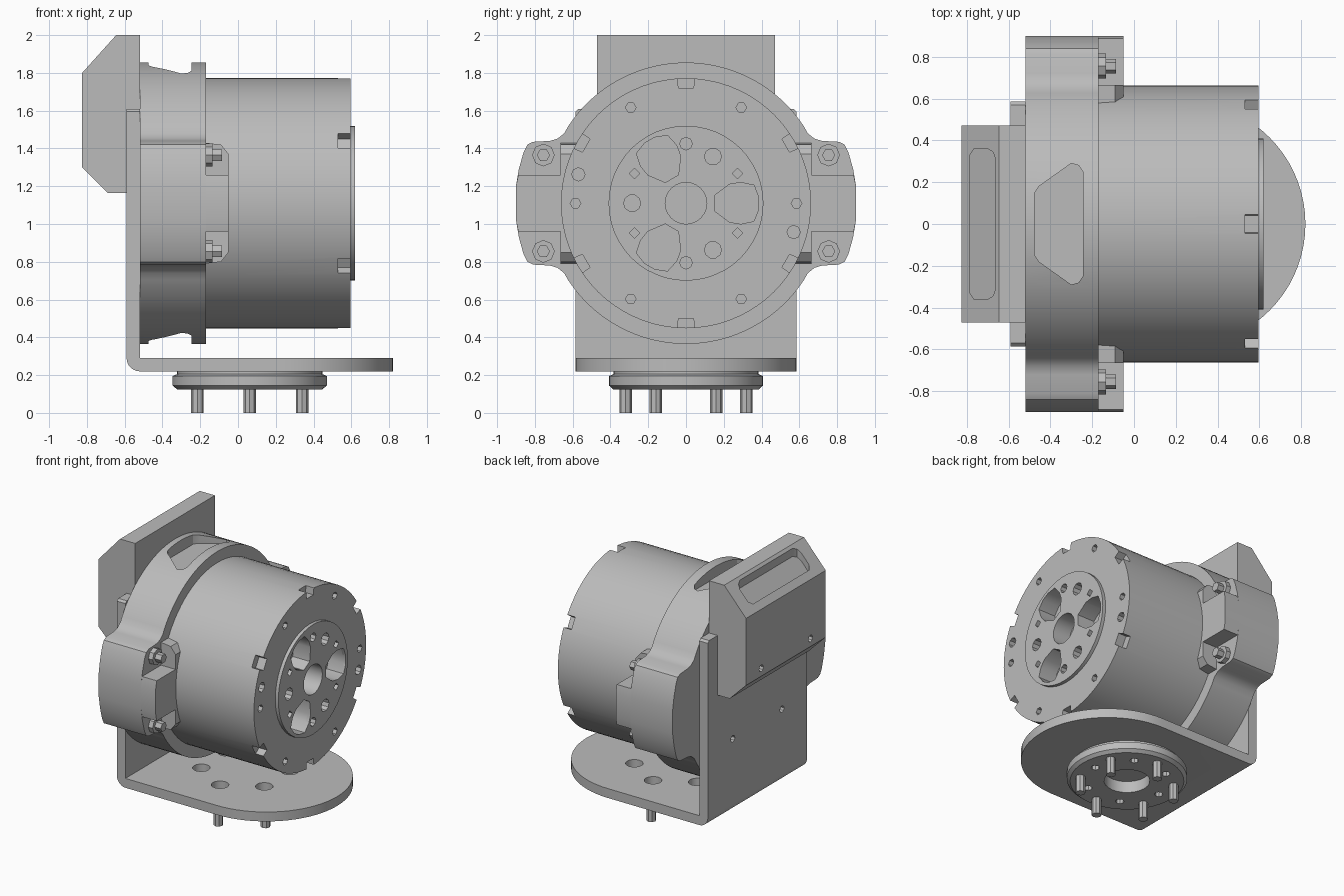
import bpy
import bmesh
from math import sin, cos, radians, pi

if "Cube" in bpy.data.objects:
    bpy.data.objects.remove(bpy.data.objects["Cube"], do_unlink=True)

GREY = (0.5, 0.5, 0.5, 1.0)
grey = bpy.data.materials.new("light_grey")
grey.use_nodes = True
grey.diffuse_color = GREY
grey.node_tree.nodes["Principled BSDF"].inputs["Base Color"].default_value = GREY

AXIS_Z = 1.11   # height of the motor axis
parts = []


def place(axis, u, v, t):
    return {"x": (t, u, v), "y": (u, t, v), "z": (u, v, t)}[axis]


def circle(r, n=32, u=0.0, v=0.0):
    return [(u + r * cos(2 * pi * i / n), v + r * sin(2 * pi * i / n)) for i in range(n)]


def turned(pts, deg, u=0.0, v=0.0):
    c, s = cos(radians(deg)), sin(radians(deg))
    return [(u + a * c - b * s, v + a * s + b * c) for a, b in pts]


def polar(r, deg, u=0.0, v=0.0):
    return u + r * cos(radians(deg)), v + r * sin(radians(deg))


def solid(name, prisms):
    """Mesh made of prisms, each (outline, axis, start, end)."""
    bm = bmesh.new()
    for pts, axis, a, b in prisms:
        low = [bm.verts.new(place(axis, u, v, a)) for u, v in pts]
        high = [bm.verts.new(place(axis, u, v, b)) for u, v in pts]
        bm.faces.new(low)
        bm.faces.new(high)
        for i in range(len(pts)):
            j = (i + 1) % len(pts)
            bm.faces.new((low[i], low[j], high[j], high[i]))
    bmesh.ops.recalc_face_normals(bm, faces=bm.faces)
    mesh = bpy.data.meshes.new(name)
    bm.to_mesh(mesh)
    bm.free()
    mesh.materials.append(grey)
    ob = bpy.data.objects.new(name, mesh)
    bpy.context.scene.collection.objects.link(ob)
    parts.append(ob)
    return ob


def cut(ob, cutter, operation="DIFFERENCE"):
    """Apply a boolean and discard the cutter."""
    mod = ob.modifiers.new("cut", "BOOLEAN")
    mod.operation, mod.object, mod.solver = operation, cutter, "EXACT"
    bpy.context.view_layer.update()
    mesh = bpy.data.meshes.new_from_object(ob.evaluated_get(bpy.context.evaluated_depsgraph_get()))
    ob.modifiers.remove(mod)
    ob.data = mesh
    parts.remove(cutter)
    bpy.data.objects.remove(cutter, do_unlink=True)


# Motor body and output disc
body = solid("motor_body", [(circle(0.662, 72, 0, AXIS_Z), "x", -0.17, 0.595)])
disc = solid("output_disc", [(circle(0.41, 48, 0, AXIS_Z), "x", 0.595, 0.62)])


def face_holes():
    """Holes shared by the output disc and the body behind it."""
    slot = [(0.15, -0.04), (0.23, -0.1), (0.29, -0.11), (0.36, -0.095), (0.385, -0.03),
            (0.385, 0.03), (0.36, 0.095), (0.29, 0.11), (0.23, 0.1), (0.15, 0.04)]
    holes = [circle(0.11, 24, 0, AXIS_Z)]
    for k in range(3):
        holes.append(turned(slot, 120 * k, 0, AXIS_Z))
        holes.append(circle(0.045, 10, *polar(0.285, 60 + 120 * k, 0, AXIS_Z)))
    for k in range(6):
        deg = 30 + 60 * k
        size, sides = (0.033, 8) if deg in (90, 270) else (0.028, 4)
        holes.append(circle(size, sides, *polar(0.315, deg, 0, AXIS_Z)))
    return [(h, "x", 0.48, 0.7) for h in holes]


cut(disc, solid("disc_cutter", face_holes()))

# Rim notches and screw holes around the body face
notch = [(0.61, -0.04), (0.72, -0.05), (0.72, 0.05), (0.61, 0.04)]
rim = []
for k in range(6):
    rim.append((turned(notch, 30 + 60 * k, 0, AXIS_Z), "x", 0.53, 0.7))
    rim.append((circle(0.028, 6, *polar(0.585, 60 * k, 0, AXIS_Z)), "x", 0.53, 0.7))
for deg in (165, 345):
    rim.append((circle(0.035, 8, *polar(0.59, deg, 0, AXIS_Z)), "x", 0.53, 0.7))
cut(body, solid("body_cutter", face_holes() + rim))

# Clamp collar with an ear on each side
quarter = [(0.9, 0.09), (0.885, 0.18), (0.86, 0.27), (0.84, 0.31), (0.81, 0.325),
           (0.72, 0.33), (0.68, 0.342), (0.645, 0.37)]
quarter += [polar(0.745, d) for d in range(33, 90, 3)]
half = quarter + [(0, 0.745)] + [(-u, v) for u, v in reversed(quarter)]
outline = half + [(u, -v) for u, v in reversed(half) if True]
outline = [(u, v + AXIS_Z) for u, v in outline]
# the bottom half runs back from left to right
collar = solid("clamp_collar", [(outline, "x", -0.52, -0.17)])

# Windows through the collar, top and bottom
window = [(-0.475, -0.15), (-0.455, -0.18), (-0.3, -0.29), (-0.265, -0.28), (-0.245, -0.25)]
window += [(x, -y) for x, y in reversed(window)]
cut(collar, solid("window_cutter", [(window, "z", AXIS_Z + 0.66, 2.0),
                                    (window, "z", 0.2, AXIS_Z - 0.66)]))

# Ear blocks, ribs and clamp bolts
block = [(0.6, -0.15), (0.888, -0.15), (0.9, -0.09), (0.9, 0.09), (0.888, 0.15), (0.6, 0.15)]
rib = [(-0.17, -0.32), (-0.09, -0.31), (-0.05, -0.26),
       (-0.05, 0.26), (-0.09, 0.31), (-0.17, 0.32)]
for side, label in ((1, "left"), (-1, "right")):
    solid(label + "_ear_block",
          [([(side * u, v + AXIS_Z) for u, v in block], "x", -0.17, -0.05)])
    solid(label + "_ear_rib",
          [([(x, z + AXIS_Z) for x, z in rib], "y", side * 0.57, side * 0.665)])
    for dz, level in ((0.255, "upper"), (-0.255, "lower")):
        y, z = side * 0.755, AXIS_Z + dz
        solid(f"{label}_{level}_bolt", [(circle(0.06, 8, y, z), "x", -0.17, -0.135),
                                        (circle(0.035, 6, y, z), "x", -0.135, -0.085)])

# Bent mounting bracket with a rounded foot
bend = [polar(0.07, d, -0.52, 0.29) for d in range(180, 271, 15)]
profile = [(-0.52, 1.61), (-0.59, 1.61)] + bend + [(0.9, 0.22), (0.9, 0.29), (-0.52, 0.29)]
bracket = solid("bracket", [(profile, "y", -0.7, 0.7)])
foot = [(-1, -0.585)] + [polar(0.585, d, 0.235, 0) for d in range(-90, 91, 5)] + [(-1, 0.585)]
cut(bracket, solid("foot_cutter", [(foot, "z", 0.0, 1.9)]), "INTERSECT")
FOOT_X = 0.062
holes = [(circle(0.06, 16, *polar(0.3, 30 + 60 * k, FOOT_X, 0)), "z", 0.1, 0.4) for k in range(6)]
for s in (-1, 1):
    holes.append((circle(0.025, 8, s * 0.29, 0.77), "x", -0.7, -0.45))
    corner = [(s * 0.53, 1.65), (s * 0.65, 1.65), (s * 0.65, 1.53)]
    holes.append((corner, "x", -0.7, -0.45))
cut(bracket, solid("bracket_cutter", holes))

# Rear box with sloped edges and a recess in its upper slope
box_side = [(-0.52, 2.0), (-0.645, 2.0), (-0.825, 1.8), (-0.825, 1.3),
            (-0.69, 1.165), (-0.59, 1.165), (-0.59, 1.61), (-0.52, 1.61)]
box = solid("rear_box", [(box_side, "y", -0.47, 0.47)])
recess = [(-0.785, -0.33), (-0.765, -0.36), (-0.7, -0.36), (-0.675, -0.345), (-0.662, -0.31)]
recess += [(x, -y) for x, y in reversed(recess)]
recess_cutter = solid("recess_cutter", [(recess, "z", 1.94, 2.1)])
for vert in recess_cutter.data.vertices:
    vert.co.z += (vert.co.x + 0.645) / 0.9
cut(box, recess_cutter)
cut(box, solid("box_hole_cutter",
               [(circle(0.025, 8, s * 0.29, 1.36), "x", -0.9, -0.78) for s in (-1, 1)]))


# Flange under the foot, with six pins
def lathe(name, rings, n):
    bm = bmesh.new()
    loops = [[bm.verts.new((x, y, z)) for x, y in circle(r, n, FOOT_X, 0)] for r, z in rings]
    for a, b in zip(loops, loops[1:]):
        for i in range(n):
            j = (i + 1) % n
            bm.faces.new((a[i], a[j], b[j], b[i]))
    bm.faces.new(loops[0])
    bm.faces.new(loops[-1])
    bmesh.ops.recalc_face_normals(bm, faces=bm.faces)
    ob = solid(name, [])
    bm.to_mesh(ob.data)
    bm.free()
    return ob


flange = lathe("flange", [(0.385, 0.125), (0.408, 0.145), (0.408, 0.195),
                          (0.385, 0.205), (0.385, 0.22)], 48)
sockets = [(circle(0.155, 24, FOOT_X, 0), "z", 0.0, 0.21)]
sockets += [(circle(0.03, 8, *polar(0.28, 60 * k, FOOT_X, 0)), "z", 0.0, 0.18) for k in range(6)]
cut(flange, solid("flange_cutter", sockets))
for k in range(6):
    at = polar(0.32, 30 + 60 * k, FOOT_X, 0)
    solid(f"flange_pin_{k + 1}", [(circle(0.033, 8, *at), "z", 0.0, 0.14)])

# Smooth the round surfaces and keep the edges sharp
bpy.ops.object.select_all(action="DESELECT")
for ob in parts:
    ob.select_set(True)
bpy.context.view_layer.objects.active = body
bpy.ops.object.shade_smooth_by_angle(angle=radians(30))
